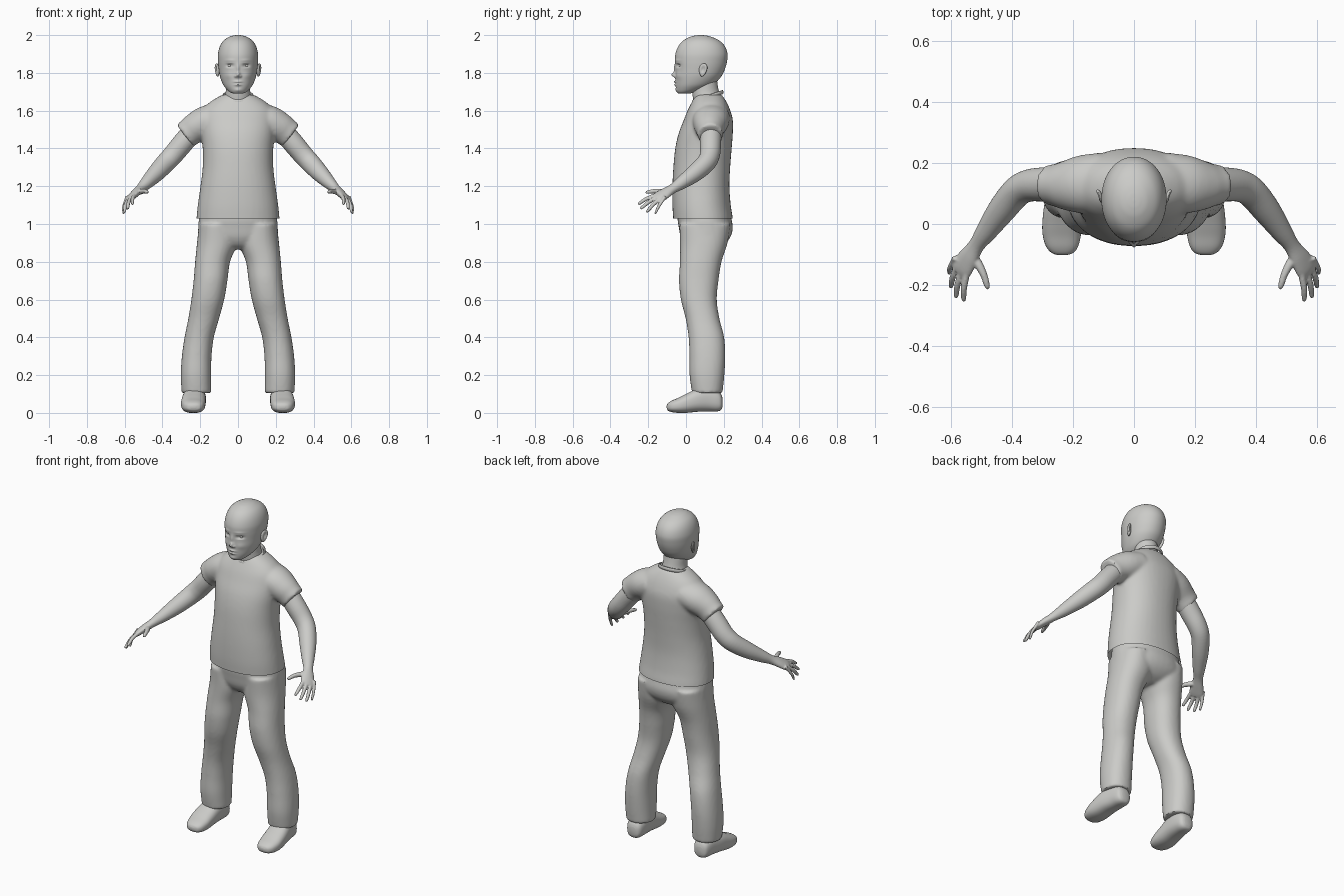
import bpy, bmesh, math
from mathutils import Vector

if "Cube" in bpy.data.objects:
    bpy.data.objects.remove(bpy.data.objects["Cube"])

grey = bpy.data.materials.new("light_grey")
grey.diffuse_color = (0.6, 0.6, 0.58, 1)
grey.use_nodes = True
grey.node_tree.nodes["Principled BSDF"].inputs["Base Color"].default_value = grey.diffuse_color


def spline(rows, n):
    """Smoothly subdivide a list of number rows."""
    out = []
    for i in range(len(rows) - 1):
        a, b, c, d = (rows[max(i - 1, 0)], rows[i], rows[i + 1], rows[min(i + 2, len(rows) - 1)])
        for k in range(n):
            t = k / n
            out.append([0.5 * (2 * q + (r - p) * t + (2 * p - 5 * q + 4 * r - s) * t * t
                               + (3 * q - p - 3 * r + s) * t ** 3) for p, q, r, s in zip(a, b, c, d)])
    return out + [list(rows[-1])]


def loft(bm, rings):
    """Skin closed rings and cap both ends."""
    vs = [[bm.verts.new(p) for p in ring] for ring in rings]
    m = len(vs[0])
    for a, b in zip(vs, vs[1:]):
        for i in range(m):
            bm.faces.new((a[i], a[(i + 1) % m], b[(i + 1) % m], b[i]))
    bm.faces.new(vs[0])
    bm.faces.new(vs[-1])


def boxed(bm, rows, s=1, axis="z", power=2.2, n=6, m=40):
    """Loft of rounded sections: (position, x0, x1, low, high)."""
    rings = []
    for t, x0, x1, b0, b1 in spline(rows, n):
        ring = []
        for i in range(m):
            c, d = math.cos(math.tau * i / m), math.sin(math.tau * i / m)
            u = math.copysign(abs(c) ** (2 / power), c)
            v = math.copysign(abs(d) ** (2 / power), d)
            x, w = (x0 + x1) / 2 + u * (x1 - x0) / 2, (b0 + b1) / 2 + v * (b1 - b0) / 2
            ring.append((s * x, w, t) if axis == "z" else (s * x, t, w))
        rings.append(ring)
    loft(bm, rings)


def tube(bm, rows, s=1, side=(0.05, 0.055, -0.03), n=5, m=20):
    """Limb along a path: (x, y, z, half width, half thickness)."""
    rows = spline(rows, n)
    pts = [Vector(r[:3]) for r in rows]
    rings = []
    for i, r in enumerate(rows):
        tan = (pts[min(i + 1, len(pts) - 1)] - pts[max(i - 1, 0)]).normalized()
        a = Vector(side)
        a = (a - tan * a.dot(tan)).normalized()
        b = tan.cross(a)
        ring = [pts[i] + a * r[3] * math.cos(math.tau * k / m) + b * r[4] * math.sin(math.tau * k / m)
                for k in range(m)]
        rings.append([(s * p.x, p.y, p.z) for p in ring])
    loft(bm, rings)


def finish(name, bm, fuse=0, iterations=6, hem=None, angle=40):
    bmesh.ops.recalc_face_normals(bm, faces=bm.faces)
    me = bpy.data.meshes.new(name)
    bm.to_mesh(me)
    bm.free()
    ob = bpy.data.objects.new(name, me)
    bpy.context.collection.objects.link(ob)
    bpy.ops.object.select_all(action="DESELECT")
    ob.select_set(True)
    bpy.context.view_layer.objects.active = ob
    if fuse:
        r = ob.modifiers.new("fuse", "REMESH")
        r.mode, r.voxel_size = "VOXEL", fuse
        sm = ob.modifiers.new("relax", "SMOOTH")
        sm.factor, sm.iterations = 0.5, iterations
        bpy.ops.object.convert(target="MESH")
    if hem is not None:
        cut = bmesh.new()
        cut.from_mesh(ob.data)
        bmesh.ops.bisect_plane(cut, geom=cut.verts[:] + cut.edges[:] + cut.faces[:],
                               plane_co=(0, 0, hem), plane_no=(0, 0, -1), clear_outer=True)
        cut.to_mesh(ob.data)
        cut.free()
    ob.data.materials.clear()
    ob.data.materials.append(grey)
    bpy.ops.object.shade_smooth_by_angle(angle=math.radians(angle))
    return ob


def mid(rows):
    """Rows (z, half width, back, front) centred on x = 0."""
    return [(z, -h, h, a, b) for z, h, a, b in rows]


# Shirt: body and sleeves fused, trimmed at the hem
bm = bmesh.new()
boxed(bm, mid([(0.98, .222, -.065, .25), (1.03, .22, -.068, .248), (1.1, .213, -.072, .237),
               (1.2, .199, -.072, .23), (1.3, .187, -.067, .234), (1.4, .187, -.057, .242),
               (1.48, .195, -.039, .248), (1.55, .2, -.012, .248), (1.6, .19, .008, .235),
               (1.64, .155, .028, .218), (1.67, .11, .045, .2), (1.685, .08, .055, .188)]))
for s in (1, -1):
    tube(bm, [(.1, .135, 1.565, .1, .08), (.17, .13, 1.54, .096, .085), (.22, .127, 1.513, .083, .08),
              (.255, .128, 1.487, .07, .075), (.28, .129, 1.468, .067, .074)], s, side=(0, 1, 0), m=32)
finish("shirt", bm, 0.009, 8, hem=1.03)

# Collar band, low at the front
bm = bmesh.new()
rings = []
for i in range(48):
    c, d = math.cos(math.tau * i / 48), math.sin(math.tau * i / 48)
    rings.append([(c * (.08 + .006 * math.cos(q)), .115 + d * (.078 + .006 * math.cos(q)),
                   1.672 + .026 * d + .011 * math.sin(q)) for q in [math.tau * k / 10 for k in range(10)]])
loft(bm, rings + rings[:1])
finish("collar", bm)

# Trousers: hips and legs fused
bm = bmesh.new()
boxed(bm, mid([(1.09, .195, -.04, .23), (1.03, .206, -.045, .24), (.98, .211, -.038, .248),
               (.93, .205, -.028, .235), (.89, .14, -.005, .2), (.865, .07, .03, .15)]))
for s in (1, -1):
    boxed(bm, [(1, .02, .207, -.035, .235), (.9, .006, .217, -.032, .22), (.8, .042, .227, -.032, .188),
               (.7, .056, .235, -.037, .172), (.6, .073, .247, -.027, .163), (.5, .1, .263, -.002, .177),
               (.4, .128, .283, .014, .202), (.3, .14, .297, .018, .208), (.2, .142, .303, .019, .203),
               (.105, .142, .298, .032, .193)], s)
finish("trousers", bm, 0.009, 6)

# Shoes
for s, tag in ((1, "left"), (-1, "right")):
    bm = bmesh.new()
    boxed(bm, [(-.102, .222, .25, .025, .04), (-.095, .2, .27, .012, .052), (-.075, .184, .288, .004, .065),
               (-.04, .175, .299, .0, .08), (0, .172, .301, .0, .1), (.06, .17, .295, .006, .128),
               (.12, .17, .282, .008, .135), (.165, .175, .272, .008, .12), (.185, .185, .262, .015, .1),
               (.193, .2, .245, .03, .08)], s, axis="y", power=2.5)
    finish(tag + "_shoe", bm)

# Arms with palm, fingers and thumb
knuckle_a, knuckle_b = Vector((.549, -.168, 1.148)), Vector((.594, -.125, 1.121))
tips = [(.56, -.255, 1.105), (.586, -.243, 1.08), (.603, -.21, 1.062), (.608, -.165, 1.052)]
for s, tag in ((1, "left"), (-1, "right")):
    bm = bmesh.new()
    tube(bm, [(.2, .133, 1.53, .05, .05), (.245, .132, 1.483, .055, .055), (.295, .13, 1.425, .056, .056),
              (.345, .126, 1.365, .053, .054), (.385, .105, 1.322, .05, .052), (.435, .045, 1.268, .046, .046),
              (.485, -.025, 1.217, .035, .034), (.517, -.07, 1.187, .027, .024),
              (.543, -.11, 1.163, .036, .021), (.564, -.142, 1.142, .041, .017),
              (.574, -.158, 1.13, .036, .012)], s, m=32)
    for i, tip in enumerate(tips):
        b, t = knuckle_a.lerp(knuckle_b, i / 3), Vector(tip)
        r = .0085 if i == 3 else .0105
        d = (t - b).normalized()
        bend = Vector((.004, 0, .006))
        path = [(b - d * .03, r), (b + bend * .3, r * 1.05), (b.lerp(t, .5) + bend, r),
                (t - d * .01, r * .8), (t - d * .003, r * .55), (t, r * .15)]
        tube(bm, [(*p, q, q) for p, q in path], s, n=3, m=12)
    tube(bm, [(.535, -.095, 1.168, .014, .014), (.512, -.13, 1.172, .015, .015), (.494, -.165, 1.174, .012, .012),
              (.483, -.2, 1.169, .01, .01), (.48, -.212, 1.166, .006, .006), (.48, -.215, 1.165, .001, .001)],
         s, n=3, m=12)
    finish(tag + "_arm", bm, 0.0042, 3)

# Neck
bm = bmesh.new()
boxed(bm, mid([(1.62, .08, .045, .19), (1.66, .073, .038, .187), (1.7, .065, .033, .175),
               (1.74, .063, .035, .167), (1.8, .06, .03, .16)]), power=2)
finish("neck", bm)

# Head: lofted skull with face features pressed into the front
bm = bmesh.new()
boxed(bm, mid([(1.69, .006, -.022, -.01), (1.691, .025, -.038, .02), (1.698, .043, -.046, .05),
               (1.715, .062, -.052, .1), (1.74, .08, -.055, .148), (1.78, .095, -.056, .186),
               (1.82, .102, -.056, .206), (1.86, .106, -.058, .217), (1.9, .106, -.056, .22),
               (1.94, .096, -.041, .206), (1.97, .077, -.016, .178), (1.99, .048, .02, .137),
               (1.998, .023, .05, .105), (2, .004, .073, .081)]), power=2.05, n=10, m=160)
# (x, z, spread x, spread z, push back), mirrored when x is not zero
features = [(0, 1.79, .011, .013, -.021), (0, 1.822, .008, .022, -.008), (.014, 1.782, .006, .006, -.008),
            (0, 1.753, .019, .005, -.009), (0, 1.737, .016, .006, -.008), (0, 1.745, .02, .002, .004),
            (0, 1.708, .02, .01, -.005), (.043, 1.839, .017, .011, .013), (.043, 1.866, .024, .007, -.003),
            (.043, 1.852, .015, .004, -.004), (.043, 1.826, .014, .004, -.003), (.05, 1.785, .022, .018, -.004)]
for v in bm.verts:
    if v.co.y < .05:
        x, z = v.co.x, v.co.z
        for cx, cz, sx, sz, amp in features:
            for c in {cx, -cx}:
                v.co.y += amp * math.exp(-((x - c) / sx) ** 2 - ((z - cz) / sz) ** 2)
finish("head", bm, angle=80)

# Eyes and ears
for s, tag in ((1, "left"), (-1, "right")):
    bm = bmesh.new()
    bmesh.ops.create_uvsphere(bm, u_segments=24, v_segments=16, radius=.0145)
    for v in bm.verts:
        v.co += Vector((s * .042, -.0225, 1.839))
    finish(tag + "_eye", bm)
    bm = bmesh.new()
    bmesh.ops.create_uvsphere(bm, u_segments=32, v_segments=24, radius=1)
    for v in bm.verts:
        x, y, z = v.co
        y *= 1 + .25 * z                                   # wider at the top
        hollow = 1.1 * math.exp(-(y / .5) ** 2 - ((z - .1) / .55) ** 2) if x > 0 else 0
        x = x * .011 - hollow * .01 + y * .007             # scooped, rear edge flared
        v.co = (s * (.111 + x + z * .003), .09 + y * .021 + z * .005, 1.815 + z * .035)
    finish(tag + "_ear", bm, angle=80)
